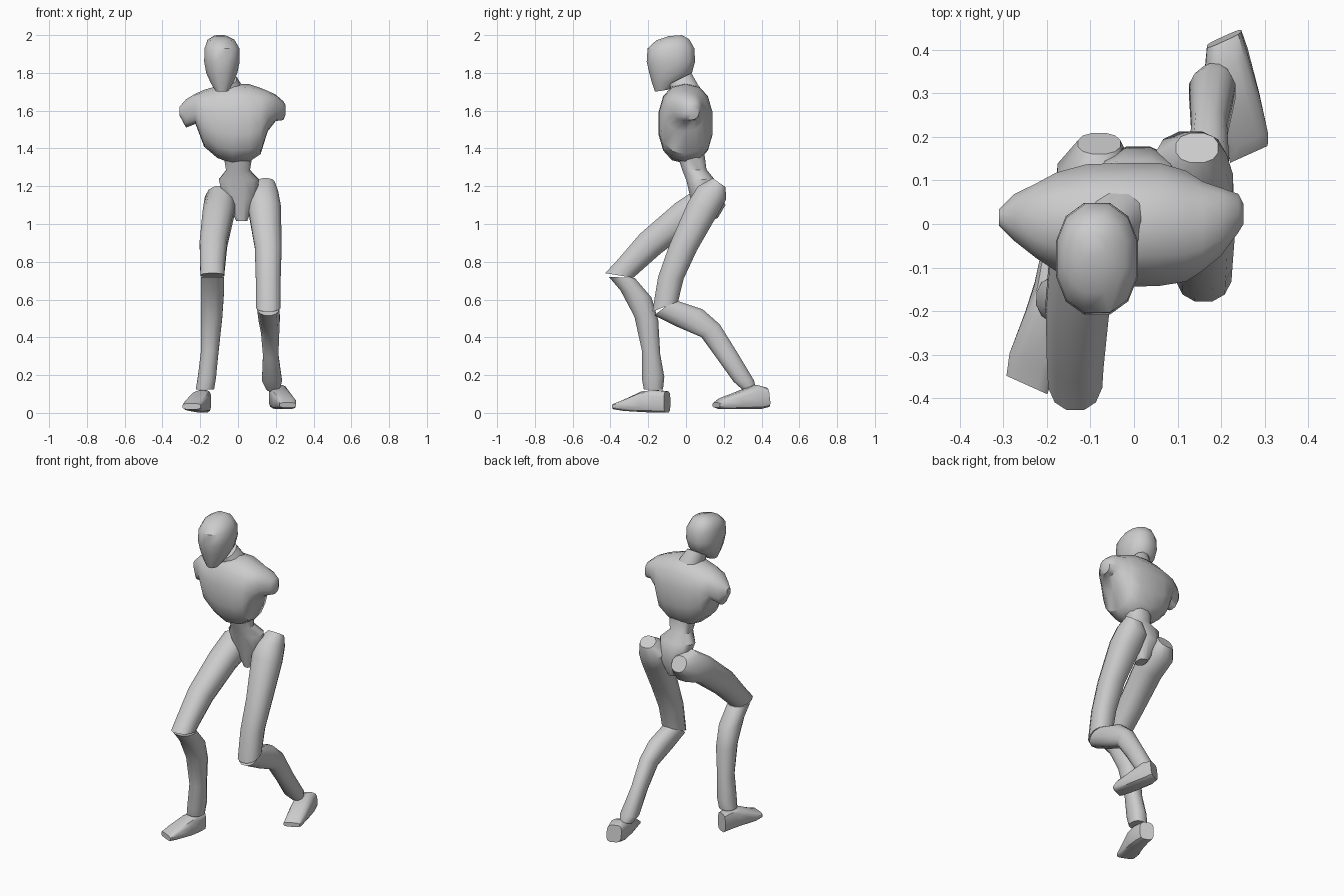
import bpy, bmesh, math
from mathutils import Vector


def skin(name, rings, n=12, power=2.3, angle=40):
    """Loft through rings given as (centre, half-axis u, half-axis v)."""
    bm = bmesh.new()
    loops = []
    for c, u, v in rings:
        loop = []
        for i in range(n):
            a = 2 * math.pi * (i + 0.5) / n
            ca, sa = math.cos(a), math.sin(a)
            p = math.copysign(abs(ca) ** (2 / power), ca)
            q = math.copysign(abs(sa) ** (2 / power), sa)
            loop.append(bm.verts.new(c + u * p + v * q))
        loops.append(loop)
    for a, b in zip(loops, loops[1:]):
        for i in range(n):
            j = (i + 1) % n
            bm.faces.new((a[i], a[j], b[j], b[i]))
    bm.faces.new(loops[0])
    bm.faces.new(loops[-1])
    bmesh.ops.recalc_face_normals(bm, faces=bm.faces[:])
    me = bpy.data.meshes.new(name)
    bm.to_mesh(me)
    bm.free()
    ob = bpy.data.objects.new(name, me)
    bpy.context.collection.objects.link(ob)
    bpy.ops.object.select_all(action='DESELECT')
    ob.select_set(True)
    bpy.context.view_layer.objects.active = ob
    bpy.ops.object.shade_smooth_by_angle(angle=math.radians(angle))
    return ob


def limb(name, secs, skew=0, **kw):
    """Sections: centre x, half width, then two side-profile points (y, z)."""
    rings = []
    for cx, rx, y0, z0, y1, z1 in secs:
        a, b = Vector((cx, y0, z0)), Vector((cx, y1, z1))
        rings.append(((a + b) / 2, Vector((rx, rx * skew, 0)), (b - a) / 2))
    return skin(name, rings, **kw)


# Head and neck
limb("head", [
    (-0.085, 0.035, -0.165, 1.70, -0.09, 1.712),
    (-0.085, 0.062, -0.182, 1.745, -0.03, 1.755),
    (-0.086, 0.085, -0.198, 1.80, 0.035, 1.80),
    (-0.085, 0.097, -0.212, 1.86, 0.052, 1.86),
    (-0.085, 0.095, -0.207, 1.93, 0.048, 1.93),
    (-0.09, 0.073, -0.16, 1.972, 0.02, 1.978),
    (-0.095, 0.03, -0.09, 1.995, -0.02, 2.0)])
limb("neck", [
    (-0.06, 0.055, -0.09, 1.74, 0.03, 1.80),
    (-0.035, 0.07, -0.07, 1.68, 0.07, 1.73),
    (-0.01, 0.09, -0.05, 1.60, 0.12, 1.63)])

# Chest with shoulder stumps: x, front y, back y, bottom z, top z
chest = [
    (-0.31, -0.005, 0.035, 1.575, 1.62),
    (-0.275, -0.04, 0.07, 1.51, 1.66),
    (-0.225, -0.08, 0.095, 1.53, 1.69),
    (-0.18, -0.11, 0.12, 1.41, 1.71),
    (-0.11, -0.13, 0.14, 1.35, 1.73),
    (-0.03, -0.148, 0.143, 1.32, 1.745),
    (0.06, -0.145, 0.143, 1.33, 1.74),
    (0.12, -0.135, 0.125, 1.37, 1.72),
    (0.157, -0.11, 0.10, 1.49, 1.705),
    (0.20, -0.075, 0.085, 1.545, 1.685),
    (0.24, -0.02, 0.07, 1.55, 1.65),
    (0.252, 0.0, 0.045, 1.58, 1.63)]
skin("chest", [(Vector((x, (y0 + y1) / 2, (z0 + z1) / 2)),
                Vector((0, (y1 - y0) / 2, 0)), Vector((0, 0, (z1 - z0) / 2)))
               for x, y0, y1, z0, z1 in chest], n=14, power=2.4)

# Waist and pelvis
limb("pelvis", [
    (0.0, 0.08, -0.05, 1.37, 0.10, 1.37),
    (0.0, 0.065, -0.02, 1.28, 0.11, 1.29),
    (0.005, 0.11, 0.0, 1.23, 0.15, 1.24),
    (0.01, 0.09, 0.02, 1.14, 0.18, 1.14),
    (0.02, 0.03, 0.05, 1.015, 0.13, 1.02)])

# Rear leg
limb("rear_thigh", [
    (0.145, 0.05, 0.14, 1.243, 0.21, 1.195),
    (0.13, 0.085, 0.06, 1.20, 0.215, 1.13),
    (0.14, 0.09, 0.01, 1.12, 0.17, 1.05),
    (0.16, 0.073, -0.09, 0.89, 0.06, 0.86),
    (0.16, 0.068, -0.15, 0.72, -0.01, 0.71),
    (0.16, 0.066, -0.18, 0.535, -0.04, 0.59)])
limb("rear_shin", [
    (0.16, 0.06, -0.17, 0.515, -0.06, 0.60),
    (0.165, 0.058, -0.05, 0.455, 0.09, 0.55),
    (0.17, 0.05, 0.08, 0.40, 0.18, 0.47),
    (0.173, 0.042, 0.16, 0.29, 0.27, 0.325),
    (0.18, 0.055, 0.25, 0.165, 0.36, 0.175),
    (0.185, 0.035, 0.31, 0.112, 0.37, 0.14)])
limb("rear_foot", [
    (0.207, 0.04, 0.432, 0.03, 0.42, 0.135),
    (0.212, 0.05, 0.39, 0.02, 0.36, 0.15),
    (0.237, 0.052, 0.28, 0.02, 0.27, 0.11),
    (0.262, 0.047, 0.18, 0.02, 0.19, 0.08),
    (0.264, 0.044, 0.16, 0.028, 0.16, 0.055)], skew=0.45, power=3.5)

# Leading leg
limb("lead_thigh", [
    (-0.08, 0.05, 0.16, 1.185, 0.21, 1.10),
    (-0.09, 0.088, 0.08, 1.205, 0.17, 1.03),
    (-0.105, 0.085, -0.055, 1.115, 0.055, 0.985),
    (-0.13, 0.075, -0.245, 0.95, -0.135, 0.84),
    (-0.135, 0.067, -0.365, 0.81, -0.265, 0.725),
    (-0.135, 0.064, -0.43, 0.74, -0.275, 0.715)])
limb("lead_shin", [
    (-0.135, 0.063, -0.41, 0.72, -0.27, 0.715),
    (-0.135, 0.062, -0.35, 0.65, -0.18, 0.61),
    (-0.14, 0.058, -0.275, 0.51, -0.145, 0.49),
    (-0.15, 0.048, -0.235, 0.33, -0.135, 0.31),
    (-0.165, 0.05, -0.235, 0.18, -0.113, 0.19),
    (-0.175, 0.05, -0.225, 0.125, -0.12, 0.125)])
limb("lead_foot", [
    (-0.18, 0.038, -0.10, 0.0, -0.10, 0.115),
    (-0.185, 0.044, -0.15, 0.0, -0.16, 0.122),
    (-0.20, 0.05, -0.22, 0.003, -0.225, 0.115),
    (-0.235, 0.052, -0.32, 0.01, -0.32, 0.07),
    (-0.246, 0.048, -0.37, 0.018, -0.37, 0.05)], skew=-0.45, power=3.5)
